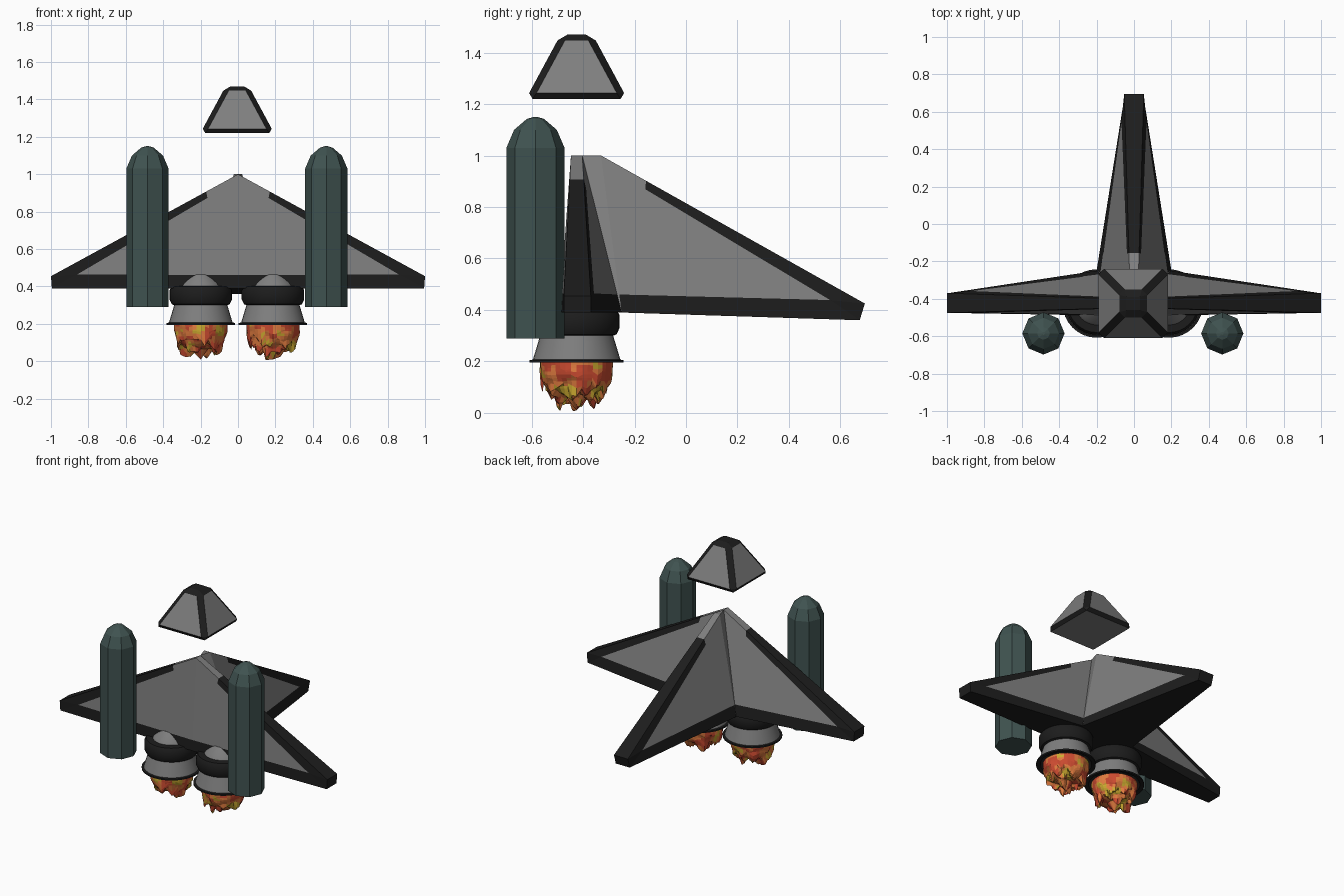
import bpy, bmesh, math, random
from mathutils import Vector, noise

if "Cube" in bpy.data.objects:
    bpy.data.objects.remove(bpy.data.objects["Cube"])

random.seed(4)
V = Vector


def mat(name, rgb):
    m = bpy.data.materials.new(name)
    m.diffuse_color = (*rgb, 1)
    m.use_nodes = True
    m.node_tree.nodes["Principled BSDF"].inputs["Base Color"].default_value = m.diffuse_color
    return m


GREY = mat("hull_grey", (0.21, 0.21, 0.21))
BLACK = mat("trim_black", (0.012, 0.012, 0.012))
TEAL = mat("booster_green", (0.05, 0.085, 0.08))
ORANGE = mat("flame_orange", (0.75, 0.2, 0.05))
RED = mat("flame_red", (0.6, 0.07, 0.03))
YELLOW = mat("flame_yellow", (0.6, 0.4, 0.03))
CY = -0.425                       # depth of the main axis


def finish(bm, name, mats, smooth=False):
    bmesh.ops.remove_doubles(bm, verts=bm.verts, dist=0.0004)
    bmesh.ops.recalc_face_normals(bm, faces=bm.faces)
    me = bpy.data.meshes.new(name)
    bm.to_mesh(me)
    bm.free()
    for m in mats:
        me.materials.append(m)
    ob = bpy.data.objects.new(name, me)
    bpy.context.collection.objects.link(ob)
    if smooth:
        bpy.ops.object.select_all(action='DESELECT')
        ob.select_set(True)
        bpy.context.view_layer.objects.active = ob
        bpy.ops.object.shade_smooth_by_angle(angle=math.radians(35))
    return ob


def face(bm, pts, mi):
    bm.faces.new([bm.verts.new(p) for p in pts]).material_index = mi


def lathe(name, profile, n, loc, mats, smooth=False):
    # profile rows: radius, height, material of the band that follows
    bm = bmesh.new()
    rings = [[bm.verts.new(V(loc) + V((r * math.cos(2 * math.pi * i / n),
                                       r * math.sin(2 * math.pi * i / n), z)))
              for i in range(n)] for r, z, _ in profile]
    for k in range(len(rings) - 1):
        a, b = rings[k], rings[k + 1]
        for i in range(n):
            j = (i + 1) % n
            bm.faces.new((a[i], a[j], b[j], b[i])).material_index = profile[k][2]
    for k in (0, -1):
        bm.faces.new(rings[k]).material_index = profile[k][2]
    return finish(bm, name, mats, smooth)


def wing(bm, sides):
    # each side: root top, root bottom, tip top, tip bottom
    tops = []
    for t0, b0, t1, b1 in sides:
        p0, p2 = t0.lerp(b0, 0.05), t0.lerp(b0, 0.885)
        p1 = 0.03 * t0 + 0.86 * t1 + 0.11 * b0
        ta, pa = t0.lerp(t1, 0.17), p0.lerp(p1, 0.19)
        face(bm, (p0, pa, p1, p2), 0)
        face(bm, (t0, ta, pa, p0), 0)
        face(bm, (ta, t1, p1, pa), 1)
        face(bm, (t1, b1, p1), 1)
        face(bm, (p2, p1, b1, b0), 1)
        tops.append(ta)
    (s, sb, s1, sb1), (r, rb, r1, rb1) = sides
    face(bm, (s, tops[0], tops[1], r), 0)       # ridge
    face(bm, (tops[0], s1, r1, tops[1]), 1)
    face(bm, (s1, sb1, rb1, r1), 1)             # tip
    face(bm, (sb, sb1, rb1, rb), 1)             # underside


# Three-winged hull
bm = bmesh.new()
front_top, front_bot = V((0, CY - 0.022, 1.0)), V((0, -0.492, 0.39))
back_top = V((0, CY + 0.022, 1.0))


def valley(s):
    return V((0.2 * s, -0.25, 0.39))


for s in (-1, 1):
    wing(bm, [(front_top, front_bot, V((s, -0.475, 0.455)), V((0.995 * s, -0.475, 0.39))),
              (back_top, valley(s), V((s, -0.37, 0.455)), V((0.995 * s, -0.37, 0.39)))])
    # notch between side wing and tail wing
    face(bm, (back_top, V((0.022 * s, -0.33, 1.0)), valley(s)), 0)
wing(bm, [(V((0.022 * s, -0.33, 1.0)), valley(s),
           V((0.052 * s, 0.695, 0.425)), V((0.052 * s, 0.675, 0.36))) for s in (-1, 1)])
face(bm, (back_top, V((0.022, -0.33, 1.0)), V((-0.022, -0.33, 1.0))), 0)
face(bm, (front_bot, valley(1), valley(-1)), 1)
finish(bm, "winged_hull", [GREY, BLACK])

# Nose capsule floating above: tapered box with dark bevelled edges
bm = bmesh.new()
bmesh.ops.create_cube(bm, size=2)
for v in bm.verts:
    h = 0.062 if v.co.z > 0 else 0.197
    v.co = V((v.co.x * h - 0.004, v.co.y * h + CY, 1.47 if v.co.z > 0 else 1.22))
bmesh.ops.bevel(bm, geom=bm.edges[:], offset=0.026, segments=1, profile=0.5,
                affect='EDGES', material=1)
for f in bm.faces:
    if f.calc_center_median().z > 1.465:
        f.material_index = 1
finish(bm, "nose_capsule", [GREY, BLACK])


# Flame: noisy bowl with spikes, coloured in patches
def flame(name, loc, seed):
    bm = bmesh.new()
    n, rows = 40, 16
    off = V((seed * 7.3, seed * 3.1, 0))
    rings = []
    for k in range(rows):
        t = k / rows
        ring = []
        for i in range(n):
            a = 2 * math.pi * i / n
            r = 0.142 * (1 - t) if t > 0.5 else 0.142 - 0.071 * t * t * 4 * 0.75
            r = 0.142 * math.cos(t * math.pi / 2) ** 0.55
            z = -0.135 * math.sin(t * math.pi / 2)
            p = V((r * math.cos(a), r * math.sin(a), z))
            w = min(1, t * 3)
            spike = max(0, noise.noise(p * 26 + off)) * 0.085 * w
            p.z -= spike
            p.xy *= 1 + 0.12 * w * noise.noise(p * 18 + off)
            ring.append(bm.verts.new(V(loc) + p))
        rings.append(ring)
    tip = bm.verts.new(V(loc) + V((0, 0, -0.19)))
    faces = [bm.faces.new((a[i], a[(i + 1) % n], b[(i + 1) % n], b[i]))
             for a, b in zip(rings, rings[1:]) for i in range(n)]
    faces += [bm.faces.new((rings[-1][i], rings[-1][(i + 1) % n], tip)) for i in range(n)]
    bm.faces.new(rings[0])
    for f in faces:
        c = noise.noise(f.calc_center_median() * 17 + off)
        f.material_index = 1 if c > 0.12 else 2 if c < -0.3 else 0
    return finish(bm, name, [ORANGE, RED, YELLOW])


# Engines, flames and boosters, one of each per side
engine = [(0.115, 0.28, 1), (0.158, 0.2, 1), (0.183, 0.195, 1), (0.183, 0.205, 1),
          (0.17, 0.207, 0), (0.142, 0.3, 1), (0.155, 0.305, 1), (0.167, 0.33, 1),
          (0.167, 0.38, 1), (0.155, 0.4, 1), (0.115, 0.402, 0), (0.105, 0.42, 0),
          (0.062, 0.465, 0)]
booster = [(0.113, 0.29, 0), (0.113, 1.03, 0), (0.083, 1.1, 0), (0.034, 1.142, 0),
           (0.008, 1.15, 0)]
for s, side in ((-1, "left"), (1, "right")):
    x = 0.193 * s - 0.006
    lathe(side + "_engine", engine, 32, (x, CY, 0), [GREY, BLACK], True)
    flame(side + "_flame", (x, CY, 0.2), s + 2)
    lathe(side + "_booster", booster, 8, (0.478 * s - 0.006, -0.585, 0), [TEAL])
